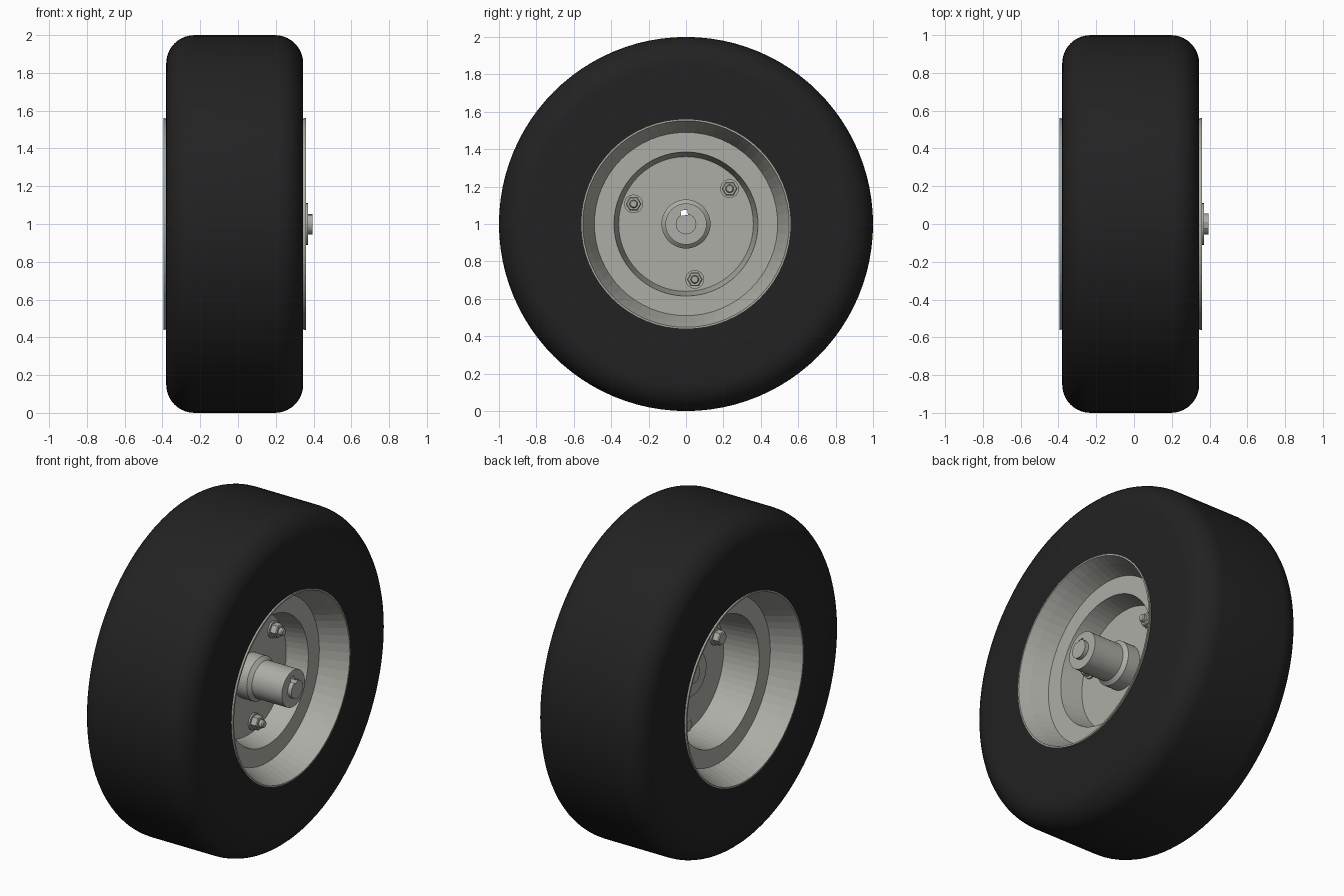
import bpy, bmesh, math
from mathutils import Vector, Matrix

if "Cube" in bpy.data.objects:
    bpy.data.objects.remove(bpy.data.objects["Cube"])


def material(name, rgb):
    m = bpy.data.materials.new(name)
    m.diffuse_color = (*rgb, 1)
    m.use_nodes = True
    m.node_tree.nodes["Principled BSDF"].inputs["Base Color"].default_value = m.diffuse_color
    return m


RUBBER = material("black rubber", (0.016, 0.016, 0.016))
METAL = material("grey metal", (0.42, 0.42, 0.385))


def finish(name, bm, mat, angle=None):
    bmesh.ops.recalc_face_normals(bm, faces=bm.faces)
    me = bpy.data.meshes.new(name)
    bm.to_mesh(me)
    bm.free()
    me.materials.append(mat)
    ob = bpy.data.objects.new(name, me)
    bpy.context.collection.objects.link(ob)
    if angle:
        bpy.ops.object.select_all(action='DESELECT')
        ob.select_set(True)
        bpy.context.view_layer.objects.active = ob
        bpy.ops.object.shade_smooth_by_angle(angle=math.radians(angle))
    return ob


def lathe(name, profile, mat, n=64, angle=None, y=0.0, z=1.0, closed=True):
    """Spin an (x, radius) profile about the x direction; open profiles get end caps."""
    bm = bmesh.new()
    rings = []
    for x, r in profile:
        rings.append([bm.verts.new((x, y + r * math.cos(2 * math.pi * i / n),
                                    z + r * math.sin(2 * math.pi * i / n))) for i in range(n)])
    pairs = list(zip(rings, rings[1:]))
    if closed:
        pairs.append((rings[-1], rings[0]))
    else:
        bm.faces.new(rings[0])
        bm.faces.new(rings[-1])
    for a, b in pairs:
        for i in range(n):
            j = (i + 1) % n
            bm.faces.new((a[i], a[j], b[j], b[i]))
    return finish(name, bm, mat, angle)


# Tyre: flat tread and sidewalls with rounded shoulders
L, R, C = -0.38, 0.345, 0.15
tyre = [(L, 0.553)]
for i in range(11):
    t = math.pi / 2 * i / 10
    tyre.append((L + C - C * math.cos(t), 1 - C + C * math.sin(t)))
for i in range(11):
    t = math.pi / 2 * i / 10
    tyre.append((R - C + C * math.sin(t), 1 - C + C * math.cos(t)))
tyre.append((R, 0.553))
lathe("tyre", tyre, RUBBER, n=96, angle=30)

# Rim: flared lips, stepped shelves, deep drum and centre disc
rim = [(0.36, 0.562), (0.36, 0.552), (0.30, 0.527), (0.20, 0.49), (0.20, 0.385), (0.07, 0.36),
       (0.07, 0.10), (0.0, 0.10), (0.0, 0.36), (-0.22, 0.385), (-0.22, 0.49),
       (-0.33, 0.527), (-0.395, 0.552), (-0.395, 0.562), (-0.375, 0.556), (0.34, 0.556)]
lathe("rim", rim, METAL, n=64)

# Hub sleeve and shaft
hub = lathe("hub", [(0.37, 0.054), (0.37, 0.11), (0.17, 0.11), (0.15, 0.131),
                    (-0.045, 0.131), (-0.045, 0.054)], METAL, n=48)
shaft = lathe("shaft", [(0.395, 0.055), (-0.055, 0.055)], METAL, n=32, closed=False)

# Keyway slot cut right through hub and shaft
TURN = math.radians(9)
bm = bmesh.new()
bmesh.ops.create_cube(bm, size=1, matrix=Matrix.Translation((0, 0, 1)) @ Matrix.Rotation(TURN, 4, 'X')
                      @ Matrix.Translation((0.15, 0, 0.061)) @ Matrix.Diagonal((1, 0.036, 0.028, 1)))
cutter = finish("keyway_cutter", bm, METAL)
cutter.hide_render = True
for ob in (hub, shaft):
    mod = ob.modifiers.new("keyway", 'BOOLEAN')
    mod.operation = 'DIFFERENCE'
    mod.solver = 'EXACT'
    mod.object = cutter
    bpy.context.view_layer.update()
    dg = bpy.context.evaluated_depsgraph_get()
    me = bpy.data.meshes.new_from_object(ob.evaluated_get(dg))
    ob.modifiers.clear()
    ob.data = me
bpy.data.objects.remove(cutter)

# Three bolts with washers, nuts and heads
for k in range(3):
    a = math.radians(39 + 120 * k)
    p = dict(y=0.3 * math.cos(a), z=1 + 0.3 * math.sin(a), closed=False)
    lathe(f"bolt_shank_{k}", [(-0.03, 0.022), (0.138, 0.022), (0.145, 0.017)], METAL, n=20, **p)
    lathe(f"front_washer_{k}", [(0.065, 0.05), (0.08, 0.05)], METAL, n=24, **p)
    lathe(f"nut_{k}", [(0.08, 0.042), (0.115, 0.042), (0.12, 0.036)], METAL, n=6, **p)
    lathe(f"back_washer_{k}", [(0.005, 0.05), (-0.01, 0.05)], METAL, n=24, **p)
    lathe(f"bolt_head_{k}", [(-0.01, 0.042), (-0.045, 0.042), (-0.05, 0.036)], METAL, n=6, **p)
